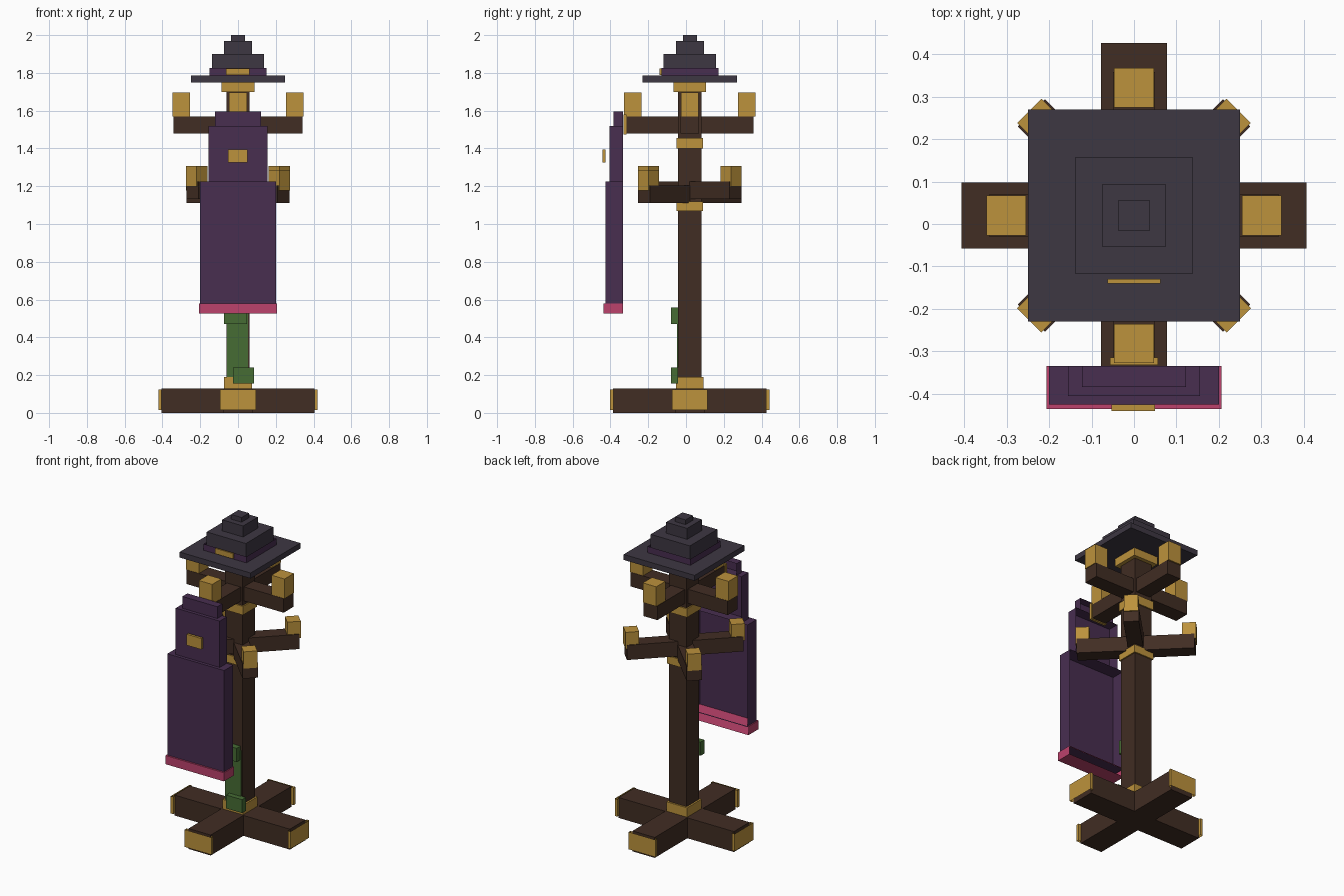
import bpy, bmesh, math
from mathutils import Matrix, Vector

if "Cube" in bpy.data.objects:
    bpy.data.objects.remove(bpy.data.objects["Cube"])


def material(name, rgb):
    m = bpy.data.materials.new(name)
    lin = [((c / 255 + 0.055) / 1.055) ** 2.4 for c in rgb]
    m.diffuse_color = (*lin, 1)
    m.use_nodes = True
    m.node_tree.nodes["Principled BSDF"].inputs["Base Color"].default_value = m.diffuse_color
    return m


WOOD = material("dark_wood", (65, 45, 35))
GOLD = material("gold", (188, 146, 60))
FELT = material("grey_felt", (61, 55, 66))
CLOTH = material("purple_cloth", (72, 46, 80))
HEM = material("pink_hem", (188, 66, 108))
LEAF = material("green_leaf", (70, 108, 52))
CY = 0.02  # depth of the pole axis


def box(name, mat, x, y, z, turn=0.0, skip=()):
    """Box from ranges; turn spins it about the pole axis; skip drops faces by normal."""
    bm = bmesh.new()
    bmesh.ops.create_cube(bm, size=1)
    gone = [f for f in bm.faces if any(f.normal.dot(Vector(s)) > 0.9 for s in skip)]
    bmesh.ops.delete(bm, geom=gone, context='FACES')
    size = [r[1] - r[0] for r in (x, y, z)]
    mid = [(r[1] + r[0]) / 2 for r in (x, y, z)]
    bm.transform(Matrix.Translation(mid) @ Matrix.Diagonal((*size, 1)))
    if turn:
        c = Matrix.Translation((0, CY, 0))
        bm.transform(c @ Matrix.Rotation(turn, 4, 'Z') @ c.inverted())
    me = bpy.data.meshes.new(name)
    bm.to_mesh(me)
    bm.free()
    me.materials.append(mat)
    ob = bpy.data.objects.new(name, me)
    bpy.context.collection.objects.link(ob)
    return ob


def block(name, mat, half, z, **kw):
    """Square block around the pole axis."""
    return box(name, mat, (-half, half), (CY - half, CY + half), z, **kw)


UP, DOWN, BACK = (0, 0, 1), (0, 0, -1), (0, 1, 0)

# Pole and its gold collars
block("pole", WOOD, 0.062, (0.01, 1.75))
for name, half, z in (("base_collar", 0.073, (0.12, 0.19)),
                      ("lower_collar", 0.07, (1.07, 1.12)),
                      ("upper_collar", 0.07, (1.40, 1.455)),
                      ("top_collar", 0.087, (1.70, 1.755))):
    block(name, GOLD, half, z)

# Crossed feet with open-topped end caps
box("foot_across", WOOD, (-0.406, 0.406), (CY - 0.078, CY + 0.078), (0, 0.13))
box("foot_along", WOOD, (-0.078, 0.078), (CY - 0.406, CY + 0.406), (0, 0.13))

# Upper arms
box("upper_arm_across", WOOD, (-0.342, 0.342), (CY - 0.049, CY + 0.049), (1.48, 1.57))
box("upper_arm_along", WOOD, (-0.049, 0.049), (CY - 0.338, CY + 0.338), (1.48, 1.57))
box("front_arm_plate", GOLD, (-0.056, 0.056), (-0.332, -0.315), (1.475, 1.58))

# Repeated ends: foot caps, upper pegs, diagonal lower arms and their pegs
for i in range(4):
    a = i * math.pi / 2
    box("foot_cap", GOLD, (0.404, 0.422), (CY - 0.094, CY + 0.094), (0.015, 0.125),
        turn=a, skip=(UP, DOWN))
    box("upper_peg", GOLD, (0.255, 0.347), (CY - 0.047, CY + 0.047), (1.57, 1.695), turn=a)
    d = a + math.pi / 4
    lift = 0.022 if i % 2 == 0 else 0.0
    box("lower_arm", WOOD, (0.0, 0.342), (CY - 0.045, CY + 0.045),
        (1.11 + lift, 1.204 + lift), turn=d)
    box("lower_peg", GOLD, (0.27, 0.349), (CY - 0.04, CY + 0.04),
        (1.177 + lift, 1.284 + lift), turn=d)

# Stepped hat
block("hat_brim", FELT, 0.25, (1.75, 1.785))
block("hat_band", CLOTH, 0.151, (1.785, 1.825), skip=(UP, DOWN))
for name, half, z in (("hat_lower_step", 0.138, (1.785, 1.9)),
                      ("hat_middle_step", 0.074, (1.9, 1.97)),
                      ("hat_tip", 0.037, (1.97, 2.0))):
    block(name, FELT, half, z)
box("hat_buckle", GOLD, (-0.063, 0.062), (-0.14, -0.13), (1.79, 1.824))

# Hanging cloak, open at the back
for name, mat, w, front, z in (("cloak_skirt", CLOTH, 0.2, -0.425, (0.575, 1.225)),
                               ("cloak_chest", CLOTH, 0.155, -0.405, (1.225, 1.52)),
                               ("cloak_neck", CLOTH, 0.123, -0.384, (1.52, 1.595)),
                               ("cloak_hem", HEM, 0.206, -0.436, (0.525, 0.58))):
    box(name, mat, (-w, w), (front, -0.334), z, skip=(BACK,))
box("cloak_clasp", GOLD, (-0.053, 0.05), (-0.441, -0.425), (1.325, 1.395))

# Vine on the front of the pole
box("vine", LEAF, (-0.058, 0.053), (-0.047, -0.041), (0.19, 0.53))
box("upper_leaf", LEAF, (-0.073, 0.047), (-0.08, -0.042), (0.47, 0.557))
box("lower_leaf", LEAF, (-0.027, 0.085), (-0.08, -0.042), (0.155, 0.24))
